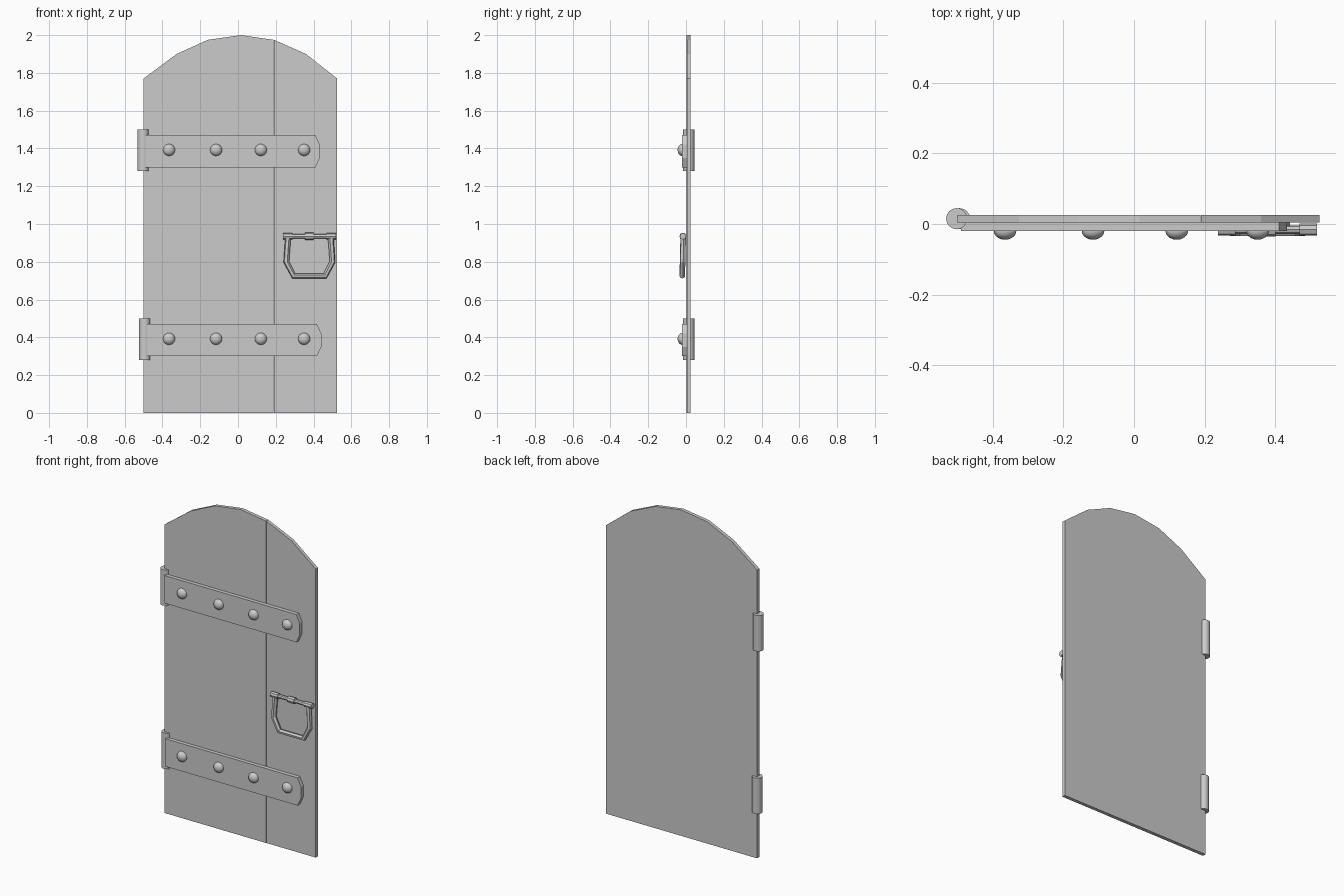
import bpy, bmesh, math
from mathutils import Vector, Matrix

if "Cube" in bpy.data.objects:
    bpy.data.objects.remove(bpy.data.objects["Cube"])


def finish(name, bm, smooth=False):
    bmesh.ops.recalc_face_normals(bm, faces=bm.faces)
    me = bpy.data.meshes.new(name)
    bm.to_mesh(me)
    bm.free()
    ob = bpy.data.objects.new(name, me)
    bpy.context.collection.objects.link(ob)
    if smooth:
        bpy.context.view_layer.objects.active = ob
        ob.select_set(True)
        bpy.ops.object.shade_smooth_by_angle(angle=math.radians(50))
        ob.select_set(False)
    return ob


def slab(name, outline, y0, y1):
    """Extrude an x-z outline from y0 to y1."""
    bm = bmesh.new()
    face = bm.faces.new([bm.verts.new((x, y0, z)) for x, z in outline])
    ext = bmesh.ops.extrude_face_region(bm, geom=[face])["geom"]
    bmesh.ops.translate(bm, vec=(0, y1 - y0, 0),
                        verts=[v for v in ext if isinstance(v, bmesh.types.BMVert)])
    return finish(name, bm)


def cylinder(name, centre, radius, length, axis, sides):
    bm = bmesh.new()
    rot = Vector((0, 0, 1)).rotation_difference(Vector(axis)).to_matrix().to_4x4()
    bmesh.ops.create_cone(bm, cap_ends=True, segments=sides, radius1=radius,
                          radius2=radius, depth=length,
                          matrix=Matrix.Translation(centre) @ rot)
    return finish(name, bm, sides > 8)


def rivet(name, x, y, z):
    """Half-dome head facing the front."""
    bm = bmesh.new()
    bmesh.ops.create_uvsphere(bm, u_segments=16, v_segments=10, radius=1)
    bmesh.ops.bisect_plane(bm, geom=bm.verts[:] + bm.edges[:] + bm.faces[:],
                           plane_co=(0, 0, 0), plane_no=(0, 0, 1), clear_inner=True)
    bmesh.ops.transform(bm, verts=bm.verts, matrix=Matrix.Translation((x, y, z))
                        @ Matrix.Rotation(math.pi / 2, 4, 'X')
                        @ Matrix.Diagonal((0.032, 0.032, 0.025, 1)))
    return finish(name, bm, True)


# Door boards with arched top, split by a seam
arch = [(-0.5, 1.77), (-0.325, 1.9), (-0.16, 1.975), (0.015, 2.0), (0.188, 1.975)]
slab("wide_board", [(0.188, 0), (-0.5, 0)] + arch, 0.003, 0.025)
slab("narrow_board", [(0.525, 0), (0.19, 0), (0.19, 1.975), (0.36, 1.9), (0.525, 1.77)],
     0.004, 0.025)

# Strap hinges: barrel, strap and rivets
for tag, z, dx in (("lower", 0.3, 0.008), ("upper", 1.3, 0.0)):
    slab(tag + "_strap", [(-0.49 + dx, z), (0.41 + dx, z), (0.433 + dx, z + 0.05),
                          (0.433 + dx, z + 0.12), (0.41 + dx, z + 0.17),
                          (-0.49 + dx, z + 0.17)], -0.02, 0.004)
    cylinder(tag + "_hinge_barrel", (-0.502 + dx, 0.015, z + 0.09), 0.03, 0.22, (0, 0, 1), 16)
    for i, x in enumerate((-0.365, -0.116, 0.121, 0.35)):
        rivet(f"{tag}_rivet_{i}", x, -0.0195, z + 0.092)

# Handle bar with collars
cylinder("handle_bar", (0.378, -0.016, 0.935), 0.012, 0.25, (1, 0, 0), 8)
for name, x, w, r in (("left_collar", 0.263, 0.05, 0.017),
                      ("middle_collar", 0.378, 0.045, 0.019),
                      ("right_collar", 0.493, 0.05, 0.017)):
    cylinder(name, (x, -0.016, 0.935), r, w, (1, 0, 0), 8)

# Drop handle swept along a half path mirrored about its centre
half = [(0.113, -0.015, 0.93), (0.122, -0.018, 0.80), (0.083, -0.02, 0.725)]
path = [(0.378 - x, y, z) for x, y, z in half] + [(0.378 + x, y, z) for x, y, z in half[::-1]]
cu = bpy.data.curves.new("drop_handle_path", 'CURVE')
cu.dimensions = '3D'
cu.bevel_depth = 0.0155
cu.bevel_resolution = 1
cu.use_fill_caps = True
sp = cu.splines.new('POLY')
sp.points.add(len(path) - 1)
for p, co in zip(sp.points, path):
    p.co = (*co, 1)
ob = bpy.data.objects.new("drop_handle", cu)
bpy.context.collection.objects.link(ob)
bpy.context.view_layer.objects.active = ob
ob.select_set(True)
bpy.ops.object.convert(target='MESH')
bpy.ops.object.shade_flat()
